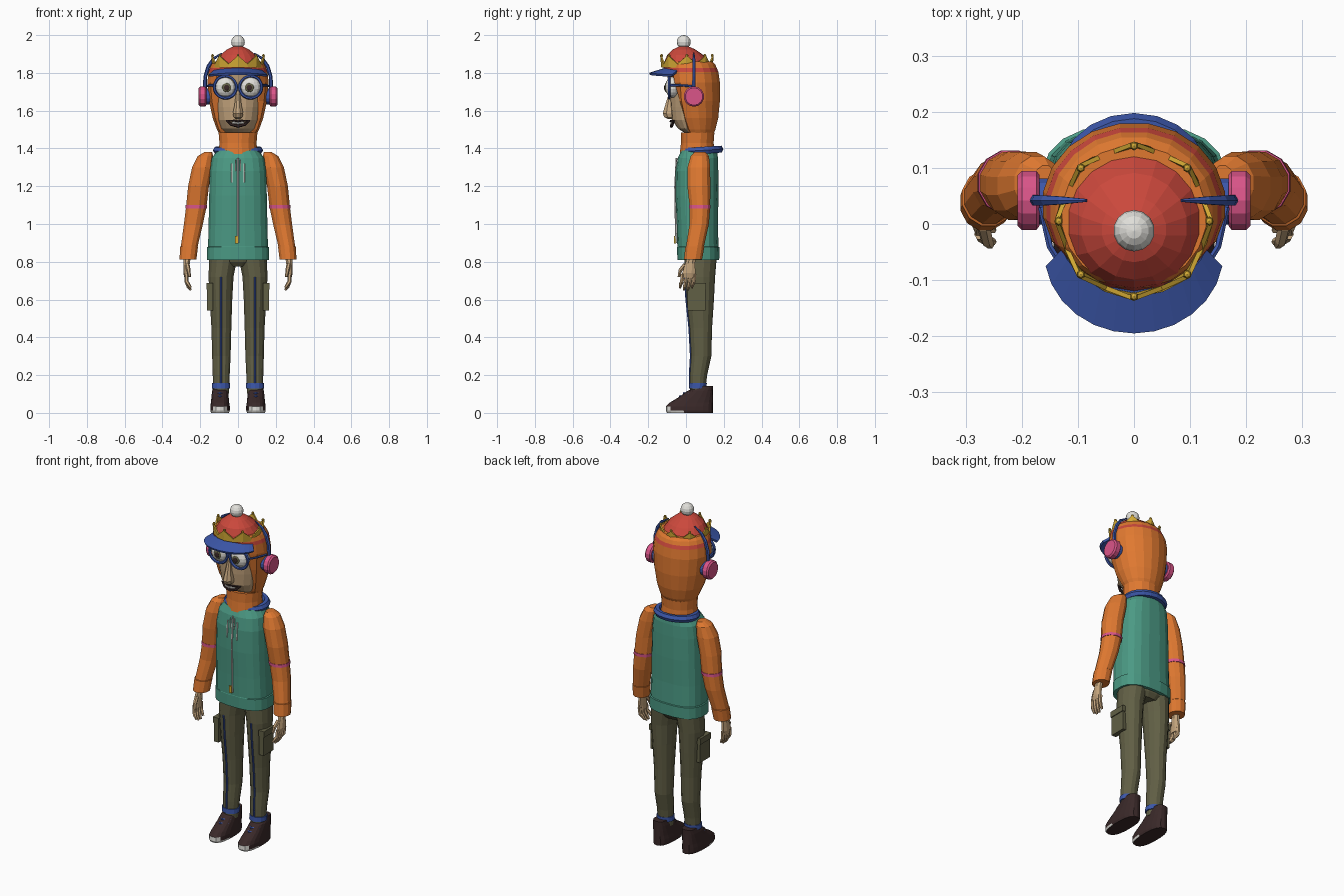
import bpy, bmesh, math
from mathutils import Vector, Matrix

cube = bpy.data.objects.get("Cube")
if cube:
    bpy.data.objects.remove(cube, do_unlink=True)


def material(name, *rgb):
    mat = bpy.data.materials.new(name)
    mat.use_nodes = True
    mat.diffuse_color = (*rgb, 1)
    mat.node_tree.nodes["Principled BSDF"].inputs["Base Color"].default_value = (*rgb, 1)
    return mat


orange = material("orange cloth", .74, .19, .03)
teal = material("teal cloth", .07, .32, .23)
olive = material("olive cloth", .12, .115, .06)
blue = material("blue trim", .045, .095, .4)
red = material("red knit", .6, .065, .045)
gold = material("gold", .65, .4, .035)
pink = material("pink", .7, .09, .25)
skin = material("skin", .56, .38, .21)
white = material("white", .75, .74, .7)
dark = material("dark brown", .042, .022, .022)


def finish(name, bm, *mats, rule=None):
    """Turn a bmesh into an object; rule picks the material index of each face."""
    bmesh.ops.recalc_face_normals(bm, faces=bm.faces)
    if rule:
        for f in bm.faces:
            f.material_index = rule(f.calc_center_median())
    mesh = bpy.data.meshes.new(name)
    bm.to_mesh(mesh)
    bm.free()
    for m in mats:
        mesh.materials.append(m)
    ob = bpy.data.objects.new(name, mesh)
    bpy.context.collection.objects.link(ob)
    return ob


def skin_rings(name, rings, *mats, rule=None):
    bm = bmesh.new()
    rows = [[bm.verts.new(p) for p in ring] for ring in rings]
    n = len(rows[0])
    for a, b in zip(rows, rows[1:]):
        for i in range(n):
            j = (i + 1) % n
            bm.faces.new((a[i], a[j], b[j], b[i]))
    bm.faces.new(rows[0])
    bm.faces.new(rows[-1])
    return finish(name, bm, *mats, rule=rule)


def loft(name, sections, *mats, n=16, power=2, rule=None, clamp=None):
    """Horizontal superellipse rings, each given as z, cx, rx, cy, ry."""
    rings = []
    for z, cx, rx, cy, ry in sections:
        ring = []
        for i in range(n):
            a = math.tau * (i + .5) / n
            c, s = math.cos(a), math.sin(a)
            x = cx + rx * math.copysign(abs(c) ** (2 / power), c)
            y = cy + ry * math.copysign(abs(s) ** (2 / power), s)
            ring.append((x, max(y, clamp(z)) if clamp else y, z))
        rings.append(ring)
    return skin_rings(name, rings, *mats, rule=rule)


def sweep(name, points, radii, mat, n=6):
    """Round tube through points with a radius for each."""
    pts = [Vector(p) for p in points]
    if not isinstance(radii, (list, tuple)):
        radii = [radii] * len(pts)
    rings = []
    for i, (p, r) in enumerate(zip(pts, radii)):
        t = (pts[min(i + 1, len(pts) - 1)] - pts[max(i - 1, 0)]).normalized()
        u = t.cross(Vector((0, 1, 0))).normalized()
        v = t.cross(u)
        rings.append([p + r * (u * math.cos(math.tau * k / n) + v * math.sin(math.tau * k / n))
                      for k in range(n)])
    return skin_rings(name, rings, mat)


def ball(name, loc, scale, mat, n=14):
    bm = bmesh.new()
    bmesh.ops.create_uvsphere(bm, u_segments=n, v_segments=n // 2 + 1, radius=1,
                              matrix=Matrix.Translation(loc) @ Matrix.Diagonal((*scale, 1)))
    return finish(name, bm, mat)


def box(name, loc, size, mat):
    bm = bmesh.new()
    bmesh.ops.create_cube(bm, size=1, matrix=Matrix.Translation(loc) @ Matrix.Diagonal((*size, 1)))
    return finish(name, bm, mat)


def ring(name, loc, major, minor, mat, rot=(0, 0, 0), scale=(1, 1, 1), n=20):
    bpy.ops.mesh.primitive_torus_add(major_segments=n, minor_segments=6, major_radius=major,
                                     minor_radius=minor, location=loc, rotation=rot)
    ob = bpy.context.object
    ob.name, ob.scale = name, scale
    ob.data.materials.append(mat)


def mirrored(points, s):
    return [(s * x, y, z) for x, y, z in points]


# Jacket body, collar and neck
loft("jacket_body", [(.81, 0, .166, .065, .112), (.877, 0, .166, .065, .113), (.88, 0, .16, .063, .11),
                     (1, 0, .157, .06, .11), (1.15, 0, .154, .058, .115), (1.28, 0, .15, .058, .114),
                     (1.35, 0, .14, .063, .107), (1.39, 0, .11, .07, .095)], teal, n=20, power=2.6)
loft("neck", [(1.37, 0, .105, .06, .095), (1.43, 0, .1, .06, .088), (1.485, 0, .105, .062, .09)], orange)
ring("collar", (0, .085, 1.39), .112, .021, blue, rot=(.06, 0, 0), scale=(1, .85, 1))
sweep("zipper", [(0, -.05, 1.35), (0, -.058, 1.2), (0, -.057, 1.1), (0, -.052, .9)], .005, white)
box("zipper_pull", (-.008, -.058, .917), (.018, .009, .04), gold)
for s in (-1, 1):
    sweep("drawstring", [(s * .032, -.052, 1.32), (s * .032, -.058, 1.22)], .004, white)
    sweep("drawstring_end", [(s * .014, -.052, 1.34), (s * .014, -.056, 1.28)], .003, white)

# Hood, face and hat
loft("hood", [(1.475, 0, .1, .065, .08), (1.5, 0, .113, .06, .097), (1.56, 0, .135, .05, .122),
              (1.65, 0, .155, .04, .141), (1.75, 0, .164, .035, .146), (1.805, 0, .158, .03, .143),
              (1.825, 0, .151, .025, .14), (1.845, 0, .142, .02, .136), (1.86, 0, .13, .015, .125)],
     orange, red, n=20, rule=lambda c: int(1.805 < c.z < 1.83),
     clamp=lambda z: .015 - .28 * (z - 1.48) if z < 1.8 else -1)
loft("face", [(1.475, 0, .07, .05, .045), (1.505, 0, .092, .03, .072), (1.55, 0, .11, .03, .104),
              (1.62, 0, .122, .03, .112), (1.72, 0, .137, .03, .116), (1.81, 0, .136, .03, .135)], skin, n=18)
loft("beanie", [(1.82, 0, .137, .01, .13), (1.86, 0, .118, .003, .117), (1.895, 0, .095, -.004, .095),
                (1.925, 0, .058, -.01, .058), (1.942, 0, .02, -.012, .02)], red, n=18)
ball("pompom", (0, -.012, 1.963), (.037,) * 3, white)

# Crown: a zigzag wall with a bead on every tip
bm = bmesh.new()
low, high = [], []
for i in range(16):
    a = math.tau * i / 16
    tip = i % 2 == 0
    r = .134 if tip else .125
    low.append(bm.verts.new((.128 * math.cos(a), .005 + .128 * math.sin(a), 1.83)))
    high.append(bm.verts.new((r * math.cos(a), .005 + r * math.sin(a), 1.892 if tip else 1.848)))
    if tip:
        ball("crown_bead", high[-1].co, (.008,) * 3, gold, 6)
for i in range(16):
    j = (i + 1) % 16
    bm.faces.new((low[i], low[j], high[j], high[i]))
crown = finish("crown", bm, gold)
crown.modifiers.new("thickness", "SOLIDIFY").thickness = .008

# Cap visor
bm = bmesh.new()
edges = []
for i in range(13):
    a = math.radians(190 + 160 * i / 12)
    c, s = math.cos(a), math.sin(a)
    edges.append([bm.verts.new((.13 * c, -.03 + .085 * s, 1.826 + .012 * s * s - .012)),
                  bm.verts.new((.16 * c, -.05 + .145 * s, 1.79 + .01 * s * s))])
for (a, b), (c, d) in zip(edges, edges[1:]):
    bm.faces.new((a, b, d, c))
visor = finish("visor", bm, blue)
visor.modifiers.new("thickness", "SOLIDIFY").thickness = .012

# Nose and mouth
loft("nose", [(1.69, 0, .012, -.08, .012), (1.63, 0, .02, -.088, .024), (1.585, 0, .03, -.09, .036),
              (1.565, 0, .024, -.085, .032), (1.555, 0, .01, -.08, .015)], skin, n=8)
sweep("lower_lip", [(-.062, -.062, 1.548), (-.035, -.073, 1.527), (0, -.078, 1.518),
                    (.035, -.073, 1.527), (.062, -.062, 1.548)], [.003, .008, .009, .008, .003], dark)
sweep("upper_lip", [(-.062, -.062, 1.548), (-.02, -.079, 1.547), (0, -.082, 1.543),
                    (.02, -.079, 1.547), (.062, -.062, 1.548)], [.003, .005, .005, .005, .003], dark)
sweep("teeth", [(-.03, -.072, 1.536), (0, -.077, 1.534), (.03, -.072, 1.536)], .007, white)

for s in (-1, 1):
    # Eyes, glasses and earmuffs
    ball("eye", (s * .066, -.07, 1.725), (.056, .04, .056), white, 16)
    ball("iris", (s * .06, -.107, 1.722), (.024, .006, .024), olive, 12)
    ball("pupil", (s * .06, -.112, 1.722), (.015, .004, .015), dark, 10)
    ring("glasses_rim", (s * .067, -.088, 1.725), .059, .008, blue, rot=(math.pi / 2, 0, 0))
    sweep("glasses_arm", mirrored([(.122, -.085, 1.735), (.15, -.04, 1.735), (.165, .03, 1.73)], s), .006, blue)
    sweep("earmuff_base", [(s * .14, .04, 1.675), (s * .172, .04, 1.675)], .042, blue, 14)
    sweep("earmuff", mirrored([(.168, .042, 1.675), (.174, .042, 1.675), (.2, .042, 1.675),
                               (.208, .042, 1.675)], s), [.046, .054, .054, .046], pink, 14)
    sweep("headband", mirrored([(.176, .042, 1.71), (.173, .042, 1.78), (.157, .042, 1.835),
                                (.13, .042, 1.875), (.085, .042, 1.905)], s),
          [.011, .01, .01, .008, .003], blue)

    # Sleeve with cuff and pink band
    loft("sleeve", [(z, s * x, rx, y, ry) for z, x, rx, y, ry in (
        (1.38, .158, .022, .075, .03), (1.36, .172, .042, .073, .05), (1.3, .188, .057, .068, .062),
        (1.2, .209, .057, .068, .063), (1.09, .221, .056, .074, .056), (1, .236, .052, .07, .053),
        (.882, .258, .046, .048, .049), (.88, .259, .049, .047, .052), (.812, .265, .046, .037, .05))],
         orange, n=12)
    loft("sleeve_band", [(1.083, s * .222, .059, .074, .059), (1.1, s * .22, .059, .074, .059)], pink, n=12)

    # Hand
    loft("palm", [(.83, s * .268, .02, .03, .025), (.79, s * .272, .018, .022, .028),
                  (.74, s * .276, .015, .015, .038), (.715, s * .272, .012, .015, .037)], skin, n=8)
    for k in range(4):
        y = .045 - .021 * k
        drop = .012 * (k in (0, 3))
        sweep("finger", mirrored([(.274, y, .735), (.272, y - .004, .695), (.263, y - .01, .67 + drop),
                                  (.25, y - .014, .65 + drop)], s), [.011, .011, .01, .006], skin)
    sweep("thumb", mirrored([(.268, -.005, .785), (.262, -.03, .755), (.256, -.038, .72)], s),
          [.012, .011, .007], skin)

    # Trouser leg with pocket, stripe and cuff
    leg = [(.84, .076, .077, .078, .086), (.72, .09, .068, .074, .08), (.6, .09, .061, .075, .073),
           (.45, .088, .054, .078, .06), (.3, .088, .05, .08, .054), (.2, .089, .046, .066, .046),
           (.1, .09, .042, .06, .04)]
    loft("trouser_leg", [(z, s * x, rx, y, ry) for z, x, rx, y, ry in leg], olive, n=14)
    sweep("leg_stripe", [(s * .09, y - ry, z) for z, x, rx, y, ry in leg[1:-1]] +
          [(s * .09, .021, .15)], .006, blue)
    loft("ankle_cuff", [(.13, s * .09, .05, .062, .047), (.157, s * .09, .05, .063, .047)], blue, n=14)
    box("pocket", (s * .148, .055, .612), (.03, .095, .14), olive)
    box("pocket_flap", (s * .15, .055, .67), (.036, .101, .035), olive)

    # Shoe with white toe cap and laces
    loft("shoe", [(z, s * .095, rx, (front + .143) / 2, (.143 - front) / 2) for z, rx, front in (
        (0, .048, -.1), (.012, .052, -.107), (.035, .052, -.106), (.055, .049, -.085),
        (.085, .046, -.035), (.115, .043, .005), (.142, .036, .065))],
         dark, white, n=18, power=2.5,
         rule=lambda c: int(c.z > .002 and (c.y < -.07 and c.z < .045 or c.z < .01 and c.y < -.02)))
    for y, z in ((-.02, .088), (.0, .104)):
        sweep("lace", [(s * .095 - .035, y + .018, z - .006), (s * .095, y - .012, z),
                       (s * .095 + .035, y + .018, z - .006)], .006, blue)

# Seat of the trousers
loft("trouser_seat", [(.775, 0, .1, .082, .06), (.8, 0, .14, .08, .08), (.85, 0, .152, .075, .09)], olive)
